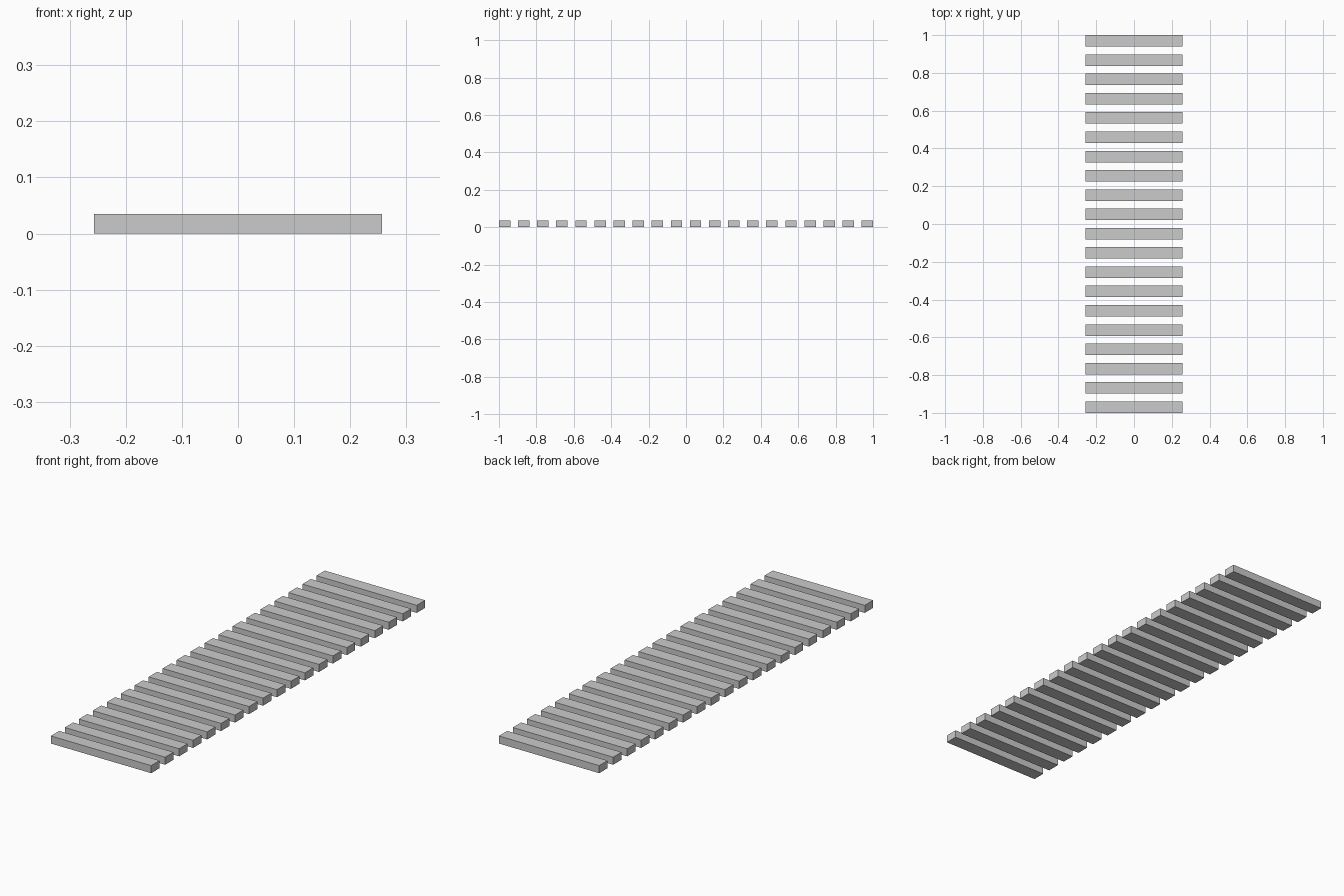
import bpy

if "Cube" in bpy.data.objects:
    bpy.data.objects.remove(bpy.data.objects["Cube"])

COUNT = 20
WIDTH, DEPTH, HEIGHT = 0.513, 0.061, 0.035
PITCH = (2.0 - DEPTH) / (COUNT - 1)


def add_slat(index):
    y = -1.0 + DEPTH / 2 + index * PITCH
    bpy.ops.mesh.primitive_cube_add(size=1, location=(0, y, HEIGHT / 2))
    slat = bpy.context.object
    slat.name = f"slat_{index + 1:02d}"
    slat.scale = (WIDTH, DEPTH, HEIGHT)
    bpy.ops.object.transform_apply(location=False, rotation=False, scale=True)


# Row of evenly spaced cross slats
for i in range(COUNT):
    add_slat(i)
